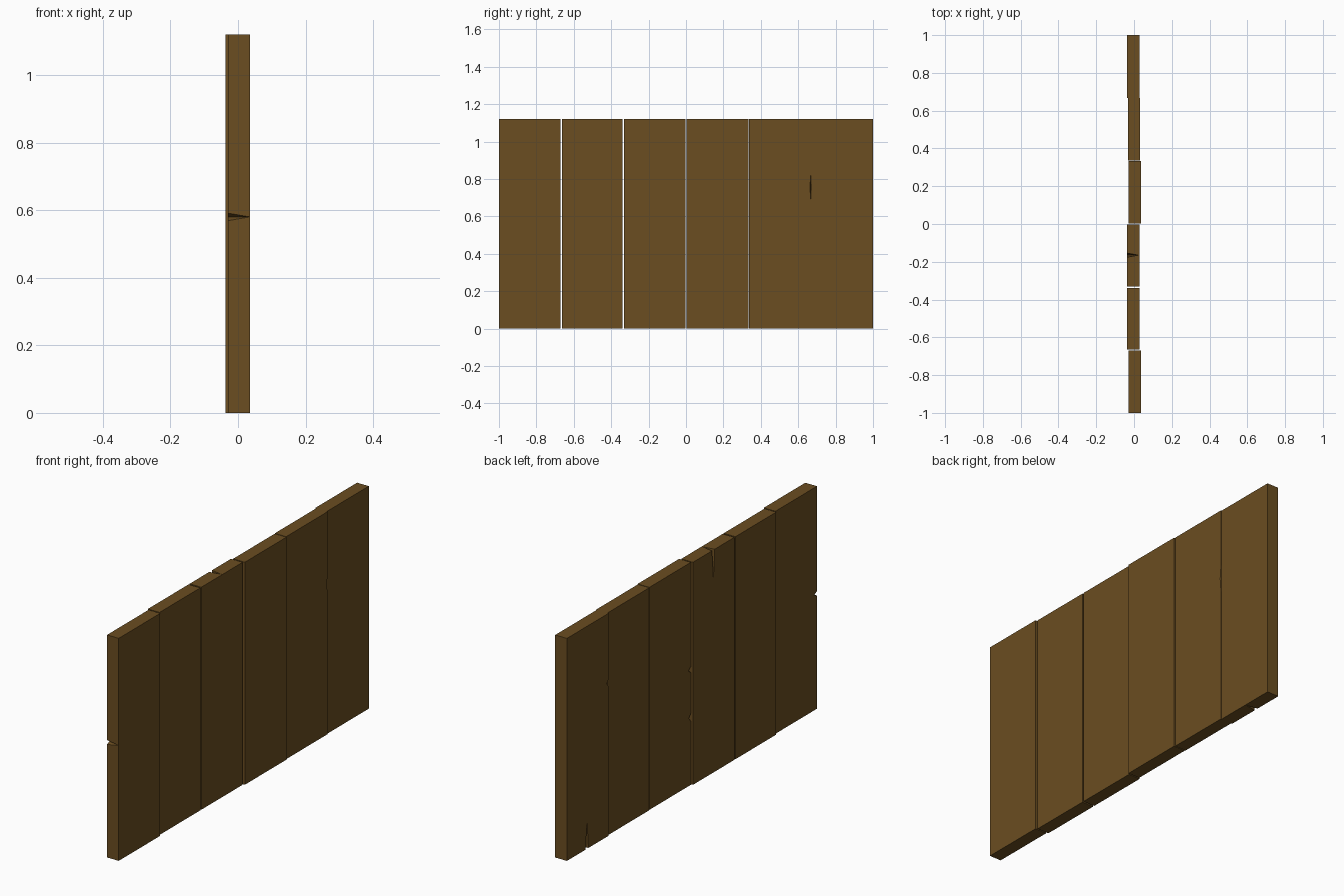
import bpy, bmesh
from mathutils import Vector

if "Cube" in bpy.data.objects:
    bpy.data.objects.remove(bpy.data.objects["Cube"])

wood = bpy.data.materials.new("brown_wood")
wood.diffuse_color = (0.145, 0.075, 0.015, 1)
wood.use_nodes = True
wood.node_tree.nodes["Principled BSDF"].inputs["Base Color"].default_value = wood.diffuse_color
H = 1.12


def mesh_object(name, bm):
    bmesh.ops.recalc_face_normals(bm, faces=bm.faces[:])
    me = bpy.data.meshes.new(name)
    bm.to_mesh(me)
    bm.free()
    ob = bpy.data.objects.new(name, me)
    me.materials.append(wood)
    bpy.context.collection.objects.link(ob)
    return ob


def plank(name, y0, y1, x0, x1):
    bm = bmesh.new()
    bmesh.ops.create_cube(bm, size=1)
    for v in bm.verts:
        v.co = Vector((x1 if v.co.x > 0 else x0, y1 if v.co.y > 0 else y0,
                       H if v.co.z > 0 else 0))
    return mesh_object(name, bm)


def nick(board, centre, half):
    """Cut an octahedral splinter out of a board edge."""
    bm = bmesh.new()
    for axis in range(3):
        for s in (-1, 1):
            p = Vector(centre)
            p[axis] += s * half[axis]
            bm.verts.new(p)
    bmesh.ops.convex_hull(bm, input=bm.verts[:])
    cutter = mesh_object("nick_cutter", bm)
    cutter.hide_render = True
    mod = board.modifiers.new("nick", 'BOOLEAN')
    mod.operation = 'DIFFERENCE'
    mod.solver = 'EXACT'
    mod.object = cutter
    bpy.context.view_layer.objects.active = board
    bpy.ops.object.modifier_apply(modifier=mod.name)
    bpy.data.objects.remove(cutter)


# six upright boards, slightly staggered in depth
spec = [(-1.0, -0.67, -0.029, 0.036), (-0.664, -0.34, -0.037, 0.028),
        (-0.332, -0.003, -0.037, 0.028), (0.003, 0.333, -0.029, 0.036),
        (0.337, 0.668, -0.031, 0.032), (0.668, 1.0, -0.037, 0.028)]
boards = [plank(f"board_{i + 1}", *s) for i, s in enumerate(spec)]

# long splits running in from the board ends
nick(boards[2], (-0.037, -0.165, H), (0.06, 0.011, 0.15))
nick(boards[5], (-0.037, 0.84, 0), (0.06, 0.011, 0.15))

# small nicks on the long edges
nick(boards[0], (-0.029, -1.0, 0.58), (0.064, 0.025, 0.011))
nick(boards[3], (-0.029, 0.003, 0.58), (0.03, 0.02, 0.015))
nick(boards[3], (-0.029, 0.003, 0.34), (0.03, 0.015, 0.02))
nick(boards[5], (-0.037, 0.668, 0.77), (0.03, 0.015, 0.02))
nick(boards[4], (0.032, 0.668, 0.755), (0.02, 0.006, 0.075))
